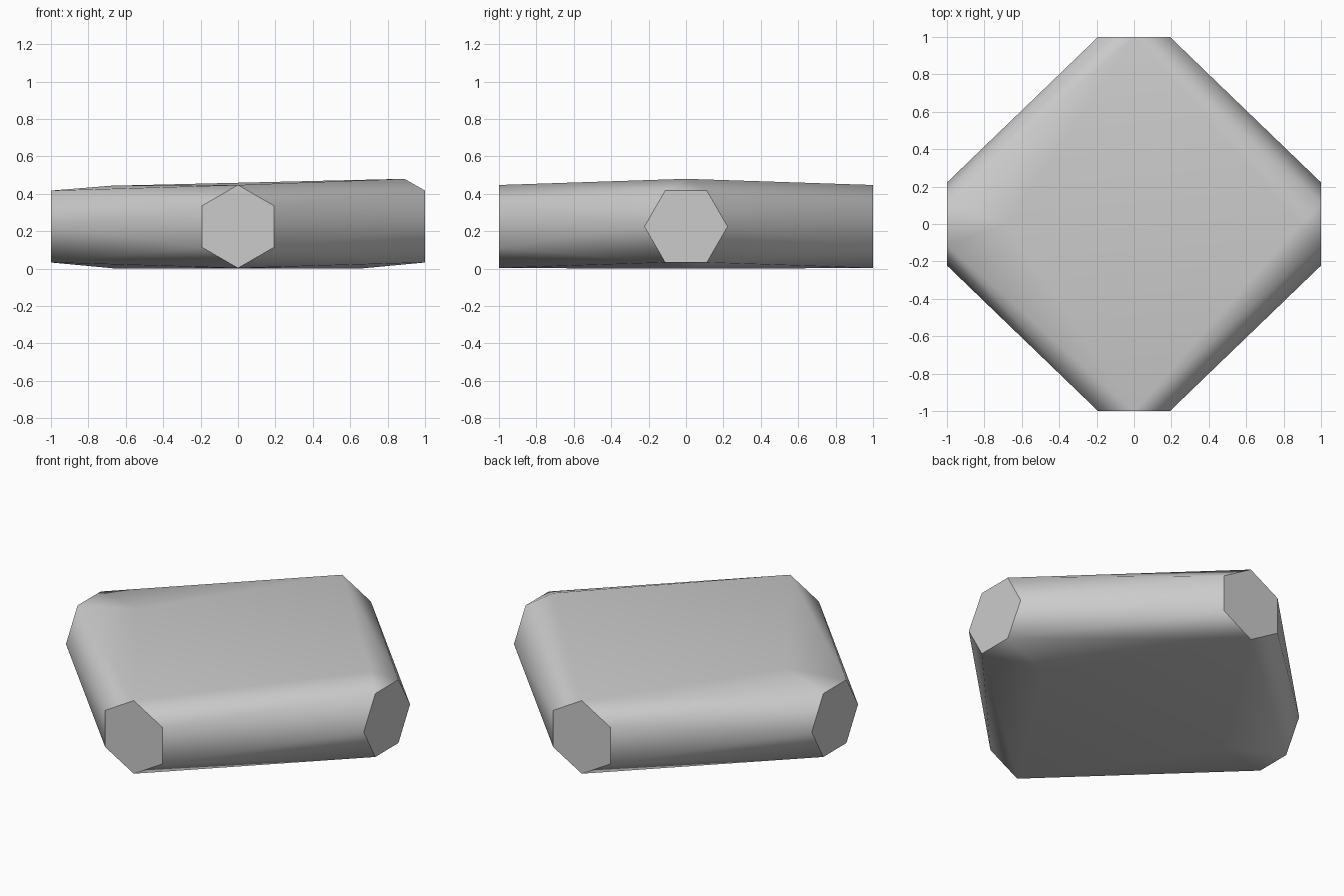
import bpy, bmesh, math

cube = bpy.data.objects.get("Cube")
if cube:
    bpy.data.objects.remove(cube, do_unlink=True)

# Light grey material
grey = bpy.data.materials.new("light grey")
grey.use_nodes = True
colour = (0.6, 0.6, 0.6, 1)
grey.diffuse_color = colour
grey.node_tree.nodes["Principled BSDF"].inputs["Base Color"].default_value = colour

MID = 0.225
RADIUS = 0.222
bm = bmesh.new()

# Hexagonal ends: point-up at front and back, flat-topped at the sides
for side in (-1, 1):
    for i in range(6):
        a = math.radians(60 * i)
        bm.verts.new((RADIUS * math.sin(a), side, MID + RADIUS * math.cos(a)))
        bm.verts.new((side, RADIUS * math.cos(a), MID + RADIUS * math.sin(a)))

# Gentle bulge of the top and bottom, with a raised corner on the left
for point in ((0.89, 0, 0.48), (-0.68, 0, 0.443), (-0.65, 0, 0), (0.65, 0, 0)):
    bm.verts.new(point)

# Skin the points and merge flat areas
hull = bmesh.ops.convex_hull(bm, input=bm.verts[:])
spare = [v for v in bm.verts if not v.link_faces]
bmesh.ops.delete(bm, geom=spare, context='VERTS')
bmesh.ops.dissolve_limit(bm, angle_limit=math.radians(0.2),
                         verts=bm.verts[:], edges=bm.edges[:])
bmesh.ops.recalc_face_normals(bm, faces=bm.faces[:])

# Smooth body with crisp flat ends
for face in bm.faces:
    face.smooth = True
for face in bm.faces:
    if max(abs(face.normal.x), abs(face.normal.y)) > 0.99:
        face.smooth = False
        for edge in face.edges:
            edge.smooth = False

mesh = bpy.data.meshes.new("rounded_block")
bm.to_mesh(mesh)
bm.free()
mesh.materials.append(grey)
block = bpy.data.objects.new("rounded_block", mesh)
bpy.context.collection.objects.link(block)

# Keep the broad top and bottom evenly shaded
weighted = block.modifiers.new("even shading", 'WEIGHTED_NORMAL')
weighted.keep_sharp = True
